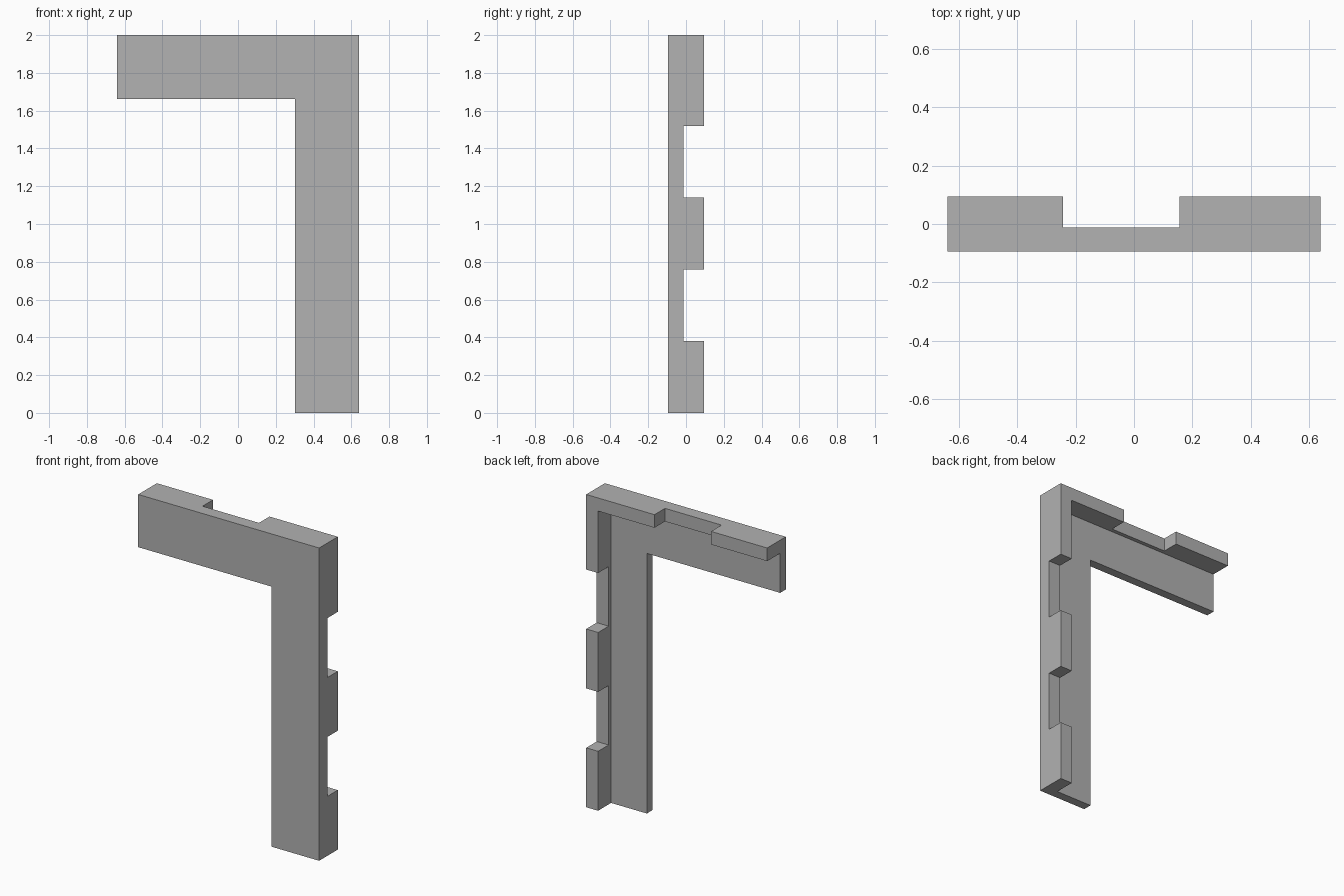
import bpy
import bmesh

if "Cube" in bpy.data.objects:
    bpy.data.objects.remove(bpy.data.objects["Cube"], do_unlink=True)

# Main dimensions
HALF_W, HEIGHT = 0.64, 2.0
FRONT, BACK = -0.094, 0.094
ARM = 0.337          # width of both legs of the L
LIP = 0.084          # thickness of the rear lip
PLATE_BACK = -0.037  # rear face of the thin plate
NOTCH_BACK = -0.012  # floor of the notches
OVER = 0.2           # how far cutters overshoot

grey = bpy.data.materials.new("mid_grey")
grey.use_nodes = True
colour = (0.445, 0.445, 0.445, 1)
grey.diffuse_color = colour
grey.node_tree.nodes["Principled BSDF"].inputs["Base Color"].default_value = colour


def prism(name, outline, y0, y1):
    """Extrude an x-z outline from y0 to y1."""
    bm = bmesh.new()
    face = bm.faces.new([bm.verts.new((x, y0, z)) for x, z in outline])
    moved = bmesh.ops.extrude_face_region(bm, geom=[face])["geom"]
    verts = [v for v in moved if isinstance(v, bmesh.types.BMVert)]
    bmesh.ops.translate(bm, verts=verts, vec=(0, y1 - y0, 0))
    bmesh.ops.recalc_face_normals(bm, faces=bm.faces)
    mesh = bpy.data.meshes.new(name)
    bm.to_mesh(mesh)
    bm.free()
    mesh.materials.append(grey)
    obj = bpy.data.objects.new(name, mesh)
    bpy.context.collection.objects.link(obj)
    return obj


def rect(x0, x1, z0, z1):
    return [(x0, z0), (x1, z0), (x1, z1), (x0, z1)]


def cut(target, cutter):
    """Subtract the cutter, then discard it."""
    mod = target.modifiers.new(cutter.name, "BOOLEAN")
    mod.operation, mod.solver, mod.object = "DIFFERENCE", "EXACT", cutter
    bpy.context.view_layer.objects.active = target
    bpy.ops.object.modifier_apply(modifier=mod.name)
    bpy.data.objects.remove(cutter, do_unlink=True)


# L-shaped block
inner_x, inner_z = HALF_W - ARM, HEIGHT - ARM
bracket = prism("corner_bracket", [
    (-HALF_W, HEIGHT), (HALF_W, HEIGHT), (HALF_W, 0),
    (inner_x, 0), (inner_x, inner_z), (-HALF_W, inner_z)], FRONT, BACK)

# Hollow behind the plate, leaving the lip along the outer edges
cut(bracket, prism("rear_hollow",
                   rect(-HALF_W - OVER, HALF_W - LIP, -OVER, HEIGHT - LIP),
                   PLATE_BACK, BACK + OVER))

# Notches in the side lip, then in the top lip
for z in (0.38, 1.14):
    cut(bracket, prism("side_notch",
                       rect(HALF_W - LIP - 0.05, HALF_W + OVER, z, z + 0.38),
                       NOTCH_BACK, BACK + OVER))
cut(bracket, prism("top_notch",
                   rect(-0.243, 0.157, HEIGHT - LIP - 0.05, HEIGHT + OVER),
                   NOTCH_BACK, BACK + OVER))
